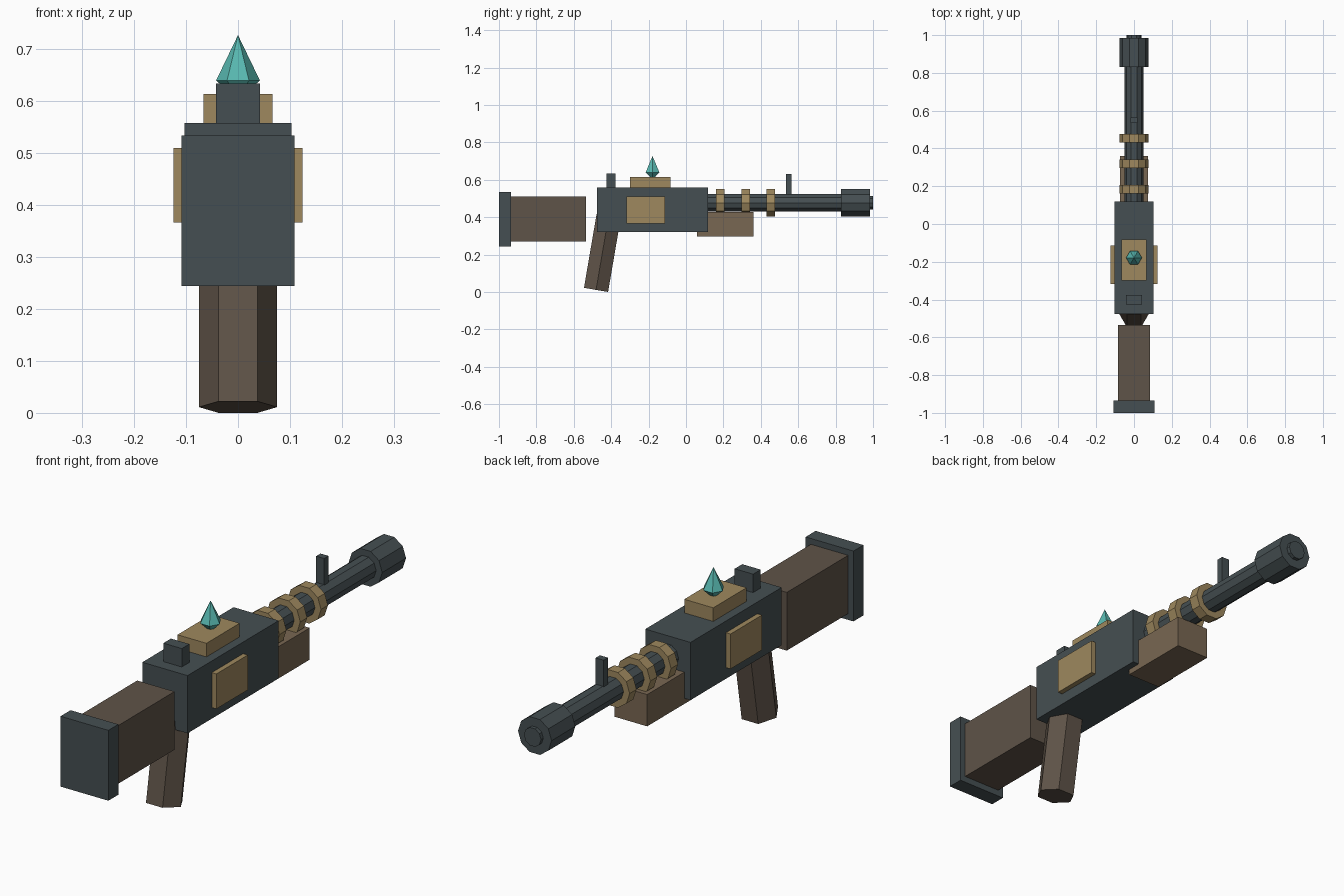
import bpy, math
from mathutils import Vector

if "Cube" in bpy.data.objects:
    bpy.data.objects.remove(bpy.data.objects["Cube"])


def material(name, rgb):
    m = bpy.data.materials.new(name)
    m.diffuse_color = (*rgb, 1)
    m.use_nodes = True
    m.node_tree.nodes["Principled BSDF"].inputs["Base Color"].default_value = m.diffuse_color
    return m


STEEL = material("steel", (0.060, 0.078, 0.084))
WOOD = material("dark_wood", (0.114, 0.087, 0.065))
LIGHT_WOOD = material("light_wood", (0.19, 0.135, 0.085))
BRASS = material("brass", (0.342, 0.246, 0.112))
CRYSTAL = material("crystal", (0.098, 0.479, 0.434))


def finish(name, mat):
    ob = bpy.context.object
    ob.name = name
    ob.data.materials.append(mat)
    return ob


def box(name, x, y, z, mat):
    """Box from (min, max) pairs."""
    mid = [(a + b) / 2 for a, b in (x, y, z)]
    bpy.ops.mesh.primitive_cube_add(size=1, location=mid)
    ob = finish(name, mat)
    ob.scale = [b - a for a, b in (x, y, z)]
    return ob


def prism_y(name, y0, y1, r, mat, z=0.477, sides=10):
    """Faceted cylinder along y, with corners on the x axis."""
    bpy.ops.mesh.primitive_cylinder_add(
        vertices=sides, radius=r, depth=y1 - y0,
        location=(0, (y0 + y1) / 2, z), rotation=(math.pi / 2, 0, 0))
    ob = finish(name, mat)
    turn = math.pi / 2
    for v in ob.data.vertices:
        x, y = v.co.x, v.co.y
        v.co.x = x * math.cos(turn) - y * math.sin(turn)
        v.co.y = x * math.sin(turn) + y * math.cos(turn)
    return ob


# Stock and butt plate
box("butt_plate", (-0.109, 0.109), (-1.0, -0.935), (0.244, 0.534), STEEL)
box("stock", (-0.085, 0.085), (-0.935, -0.535), (0.27, 0.51), WOOD)

# Receiver with side and top plates
box("receiver", (-0.103, 0.103), (-0.476, 0.118), (0.32, 0.558), STEEL)
for side, s in (("left", -1), ("right", 1)):
    box(side + "_plate", sorted((s * 0.09, s * 0.124)),
        (-0.318, -0.113), (0.366, 0.51), BRASS)
box("top_plate", (-0.066, 0.066), (-0.30, -0.083), (0.55, 0.614), BRASS)

# Sights
box("rear_sight", (-0.042, 0.042), (-0.426, -0.377), (0.556, 0.634), STEEL)
box("front_sight", (-0.018, 0.018), (0.535, 0.563), (0.51, 0.632), STEEL)

# Barrel, muzzle and brass rings
prism_y("barrel", 0.10, 0.90, 0.049, STEEL)
prism_y("muzzle", 0.83, 0.985, 0.0765, STEEL)
prism_y("muzzle_tip", 0.95, 1.0, 0.039, STEEL)
for i in range(3):
    y = 0.184 + i * 0.135
    prism_y(f"ring_{i + 1}", y - 0.0225, y + 0.0225, 0.0765, BRASS)

# Fore grip under the barrel
box("fore_grip", (-0.075, 0.075), (0.06, 0.36), (0.297, 0.428), LIGHT_WOOD)

# Slanted six-sided grip
tilt, length = math.radians(9.7), 0.40
axis = Vector((0, math.sin(tilt), math.cos(tilt)))
bpy.ops.mesh.primitive_cylinder_add(
    vertices=6, radius=0.0755, depth=length,
    location=Vector((0, -0.481, 0.0112)) + axis * length / 2,
    rotation=(-tilt, 0, 0))
grip = finish("grip", WOOD)
for v in grip.data.vertices:
    v.co.x, v.co.y = -v.co.y, v.co.x

# Crystal: tall upper point, short lower point
for name, z0, z1, r0, r1 in (("crystal_top", 0.64, 0.727, 0.042, 0),
                             ("crystal_base", 0.60, 0.64, 0, 0.042)):
    bpy.ops.mesh.primitive_cone_add(
        vertices=6, radius1=r0, radius2=r1, depth=z1 - z0,
        location=(0, -0.179, (z0 + z1) / 2), rotation=(0, 0, math.pi / 2))
    finish(name, CRYSTAL)
